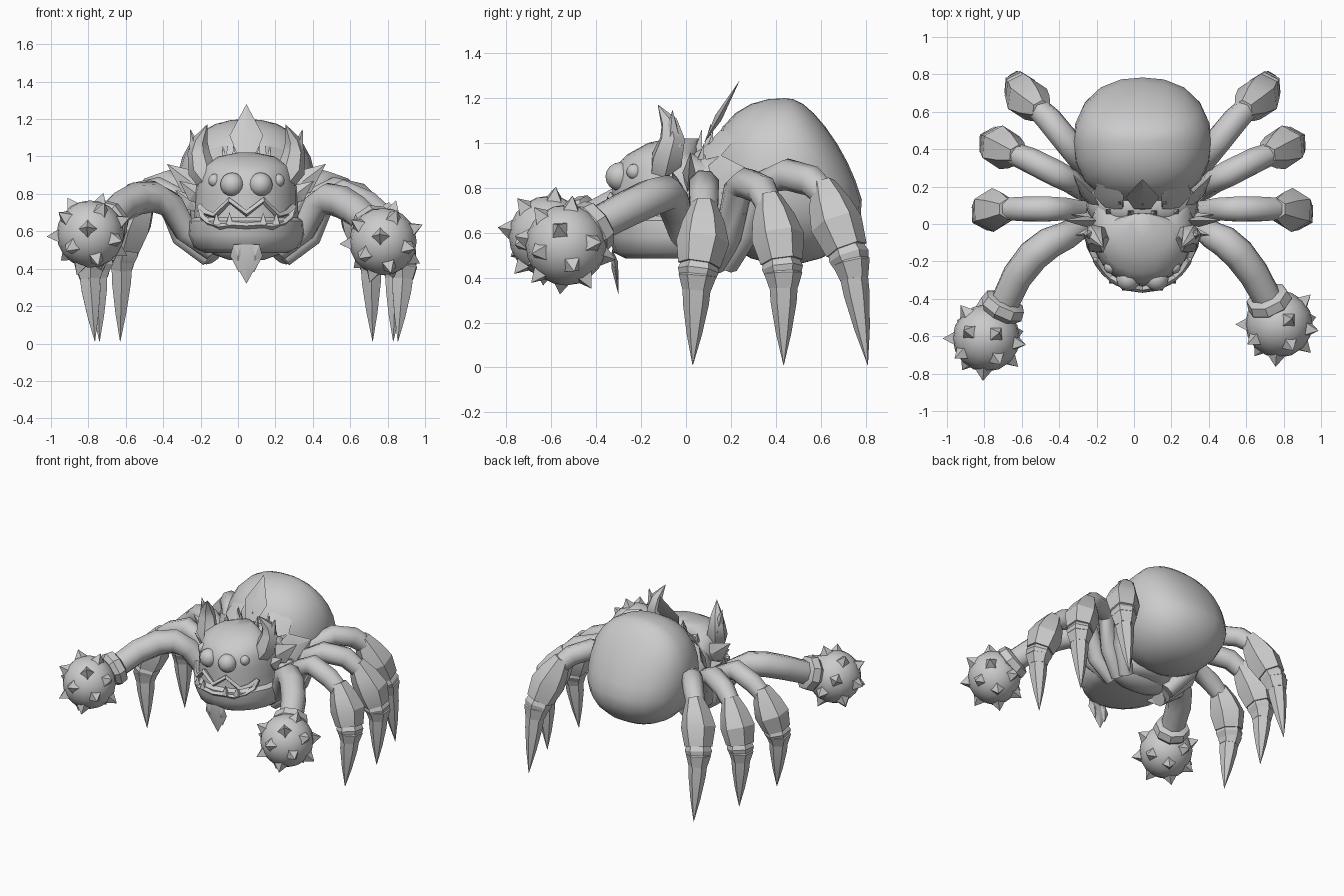
import bpy, bmesh, math
from mathutils import Vector

if "Cube" in bpy.data.objects:
    bpy.data.objects.remove(bpy.data.objects["Cube"])

CX = 0.045  # body midline
shell = bpy.data.materials.new("grey shell")
shell.diffuse_color = (0.6, 0.6, 0.6, 1)
shell.use_nodes = True
shell.node_tree.nodes["Principled BSDF"].inputs["Base Color"].default_value = shell.diffuse_color


def finish(name, bm, angle=40):
    bmesh.ops.remove_doubles(bm, verts=bm.verts, dist=0.0005)
    bmesh.ops.recalc_face_normals(bm, faces=bm.faces)
    me = bpy.data.meshes.new(name)
    bm.to_mesh(me)
    bm.free()
    me.materials.append(shell)
    ob = bpy.data.objects.new(name, me)
    bpy.context.collection.objects.link(ob)
    bpy.ops.object.select_all(action='DESELECT')
    ob.select_set(True)
    bpy.context.view_layer.objects.active = ob
    bpy.ops.object.shade_smooth_by_angle(angle=math.radians(angle))
    return ob


def skin(bm, rings):
    """Join matching vertex rings and cap both ends."""
    n = len(rings[0])
    for a, b in zip(rings, rings[1:]):
        for i in range(n):
            bm.faces.new((a[i], a[(i + 1) % n], b[(i + 1) % n], b[i]))
    bm.faces.new(rings[0][::-1])
    bm.faces.new(rings[-1])


def add_tube(bm, path, sides=8, turn=.5):
    """Tube through (x, y, z, radius) points."""
    pts = [Vector(p[:3]) for p in path]
    rings, side = [], None
    for i, p in enumerate(pts):
        t = (pts[min(i + 1, len(pts) - 1)] - pts[max(i - 1, 0)]).normalized()
        if side is None:
            side = t.orthogonal() if abs(t.y) > 0.9 else Vector((0, 1, 0))
        side = (side - t * side.dot(t)).normalized()
        up = t.cross(side)
        r = max(path[i][3], 0.001)
        rings.append([bm.verts.new(p + r * (math.cos(a) * side + math.sin(a) * up))
                      for a in (math.tau * (k + turn) / sides for k in range(sides))])
    skin(bm, rings)


def tube(name, path, sides=8, angle=55, turn=.5):
    bm = bmesh.new()
    add_tube(bm, path, sides, turn)
    return finish(name, bm, angle)


def ball(name, c, r, seg=16, rings=10, power=2.0, slope=False):
    """Ellipsoid, optionally squarish and with a sloping back."""
    bm = bmesh.new()
    bmesh.ops.create_uvsphere(bm, u_segments=seg, v_segments=rings, radius=1)
    for v in bm.verts:
        v.co /= sum(abs(k) ** power for k in v.co) ** (1 / power)
        if slope and v.co.y > 0:
            v.co.y *= min(1.07, .93 - .42 * v.co.z)
        v.co = Vector([v.co[i] * r[i] + c[i] for i in range(3)])
    return finish(name, bm, 60)


def leaf(bm, base, tip, wide, normal, thick=0.02):
    """Pointed scale: a kite with a raised ridge on both sides."""
    base, tip, n = Vector(base), Vector(tip), Vector(normal).normalized()
    side = (tip - base).cross(n).normalized() * wide
    mid = base.lerp(tip, 0.4)
    rim = [bm.verts.new(p) for p in (base - side * .5, mid - side, tip, mid + side, base + side * .5)]
    for s in (1, -1):
        top = bm.verts.new(mid + n * thick * s)
        for i in range(5):
            bm.faces.new((rim[i], rim[(i + 1) % 5], top))


def at(s, x, y, z, r):
    return (CX + s * x, y, z, r)


# Abdomen and thorax
ball("abdomen", (CX, .44, .83), (.37, .34, .37), 20, 14, 2.3, True)
ball("thorax", (CX, .10, .71), (.30, .15, .27), 16, 10, 2.4)

# Head: skull over a wider lower jaw, lofted from ellipses (z, half width, front y)
bm = bmesh.new()
rings = []
for z, rx, front in ((.485, .22, -.27), (.51, .28, -.32), (.58, .315, -.345), (.655, .31, -.355),
                     (.675, .28, -.33), (.73, .275, -.325), (.82, .275, -.33), (.89, .26, -.32),
                     (.95, .225, -.26), (1.0, .15, -.17), (1.02, .05, -.08)):
    ry = min(-.02 - front, .34) if z < .94 else (.06 - front) / 2
    cy = front + ry
    rings.append([bm.verts.new((CX + rx * math.cos(a), cy + ry * math.sin(a), z))
                  for a in (math.tau * k / 20 for k in range(20))])
skin(bm, rings)
finish("head", bm, 45)


def face_y(x):
    return -.02 - .325 * math.sqrt(max(0, 1 - (x / .29) ** 2))


# Mouth: zigzag lips and small teeth
upper = ((0, .695), (.09, .765), (.17, .685), (.215, .70), (.25, .735))
lower = ((0, .63), (.07, .635), (.14, .625), (.2, .645), (.235, .675), (.25, .735))
for name, half in (("upper_lip", upper), ("lower_lip", lower)):
    line = [(-x, z) for x, z in half[:0:-1]] + list(half)
    tube(name, [(CX + x, face_y(x) - .005, z, .018) for x, z in line], 4, 20)
bm = bmesh.new()
for x in (-.16, -.09, .09, .16):
    y = face_y(x) - .006
    add_tube(bm, [(CX + x, y, .635, .028), (CX + x, y - .005, .70, 0)], 4)
finish("teeth", bm, 20)

# Chin beard
bm = bmesh.new()
for x, w, z in ((0, .07, .32), (-.05, .04, .38), (.05, .04, .38)):
    leaf(bm, (CX + x, -.33, .53), (CX + x * .8, -.30, z), w, (0, -1, -.1), .015)
finish("chin_spikes", bm, 20)

# Collar scales lying over the front of the abdomen
bm = bmesh.new()
for deg, size in ((0, .9), (35, 1), (-35, 1), (68, .95), (-68, .95), (98, .85), (-98, .85)):
    a = math.radians(deg)
    out = Vector((math.sin(a), 0, math.cos(a)))
    c = Vector((CX, 0, .74))
    tip = out * .54 + Vector((0, .24, 0)) if deg == 0 else out * .40 + Vector((0, .265, 0))
    leaf(bm, c + out * .26 + Vector((0, .08, 0)), c + tip, .10 * size, out + Vector((0, -1.2, 0)), .018)
finish("collar_scales", bm, 20)

# Crown of small spikes on the thorax
bm = bmesh.new()
for x, y, h in ((-.17, .06, .06), (-.11, .1, .09), (-.06, .05, .08), (0, .09, .10), (.06, .05, .08),
                (.11, .1, .09), (.17, .06, .06)):
    z = .985 - 1.7 * x * x
    add_tube(bm, [(CX + x, y, z - .04, .03), (CX + x * 1.15, y + .02, z + h, 0)], 4)
finish("crown_spikes", bm, 20)

# Legs: thigh path, then shin top, knee, ankle and claw tip
LEGS = {
    "front": ([(.20, .07, .46), (.345, .07, .57), (.42, .08, .77), (.51, .08, .81), (.65, .08, .75), (.75, .08, .67)],
              (.72, .08, .735), (.80, .075, .56), (.84, .05, .40), (.81, .03, .01)),
    "middle": ([(.20, .13, .46), (.33, .19, .59), (.385, .23, .79), (.46, .27, .82), (.60, .34, .79), (.70, .38, .70)],
               (.665, .37, .76), (.755, .41, .58), (.80, .435, .41), (.785, .435, .01)),
    "rear": ([(.18, .18, .46), (.29, .27, .61), (.34, .35, .82), (.41, .45, .86), (.50, .56, .83), (.58, .64, .75)],
             (.54, .61, .82), (.615, .67, .64), (.665, .74, .46), (.675, .81, .01)),
}
for s, tag in ((-1, "left"), (1, "right")):
    # Eyes, horns and ear spikes
    ball("big_eye_" + tag, (CX + s * .076, -.295, .85), (.064,) * 3, 12, 8)
    ball("small_eye_" + tag, (CX + s * .17, -.23, .872), (.036,) * 3, 10, 6)
    bm = bmesh.new()
    add_tube(bm, [at(s, .19, -.10, .86, .065), at(s, .24, -.085, .93, .075), at(s, .255, -.06, 1.02, .06),
                  at(s, .245, -.075, 1.09, .04), at(s, .21, -.125, 1.17, 0)], 6)
    add_tube(bm, [at(s, .26, -.06, .99, .05), at(s, .30, -.06, 1.145, 0)], 5)
    finish("horn_" + tag, bm, 45)
    bm = bmesh.new()
    for base, tip, w in (((.22, .01, .80), (.425, .02, .96), .07), ((.22, -.03, .76), (.36, -.06, .87), .05),
                         ((.24, .02, .72), (.38, .05, .82), .05)):
        leaf(bm, at(s, *base, 0)[:3], at(s, *tip, 0)[:3], w, (0, -1, .1), .03)
    finish("ear_spikes_" + tag, bm, 20)

    for leg, (path, top, knee, ankle, tip) in LEGS.items():
        name = leg + "_leg_" + tag
        tube(name, [at(s, *p, r) for p, r in zip(path, (.055, .06, .065, .072, .07, .06))], 8)
        t, k, a, e = (Vector(p) for p in (top, knee, ankle, tip))
        # flared shin armour, ankle bands and claw
        tube(name + "_armour", [at(s, *t, .055), at(s, *t.lerp(k, .5), .095), at(s, *k, .118),
                                at(s, *k.lerp(a, .65), .095)], 6, 25, 0)
        for i, (f, r) in enumerate(((.5, .075), (.85, .068))):
            p = k.lerp(a, f)
            tube(name + "_band_%d" % i, [at(s, *p, r), at(s, *p.lerp(a, .6), r + .017),
                                         at(s, *a.lerp(e, .06 + .08 * i), r - .004)], 6, 25, 0)
        tube(name + "_claw", [at(s, *a, .066), at(s, *a.lerp(e, .3), .058), at(s, *a.lerp(e, .65), .034),
                              at(s, *e, 0)], 6, 25, 0)

# Arms ending in spiked clubs, each side posed differently
ARMS = {
    "left": ([(-.14, .03, .50), (-.28, -.01, .60), (-.36, -.06, .74), (-.45, -.10, .785), (-.54, -.17, .775),
              (-.625, -.28, .73), (-.70, -.44, .65)], (-.79, -.61, .585)),
    "right": ([(.22, .03, .50), (.35, -.01, .60), (.42, -.06, .74), (.48, -.09, .775), (.56, -.16, .755),
               (.64, -.265, .705), (.72, -.41, .63)], (.775, -.535, .545)),
}
for tag, (path, c) in ARMS.items():
    tube("arm_" + tag, [(*p, r) for p, r in zip(path, (.06, .065, .075, .085, .088, .085, .08))], 8)
    w, c = Vector(path[-1]), Vector(c)
    d = (c - w).normalized()
    tube("wrist_cuff_" + tag, [(*(w - d * .045), .08), (*(w - d * .03), .115), (*(w + d * .02), .125),
                               (*(w + d * .05), .10)], 8, 25)
    ball("club_" + tag, c, (.18,) * 3, 16, 10)
    bm = bmesh.new()
    for i in range(18):
        z = 1 - (2 * i + 1) / 18
        a = i * 2.39996 + .4
        n = Vector((math.sqrt(1 - z * z) * math.cos(a), math.sqrt(1 - z * z) * math.sin(a), z))
        if n.dot(-d) < .75:
            add_tube(bm, [(*(c + n * .16), .055), (*(c + n * .232), 0)], 4)
    finish("club_spikes_" + tag, bm, 20)
